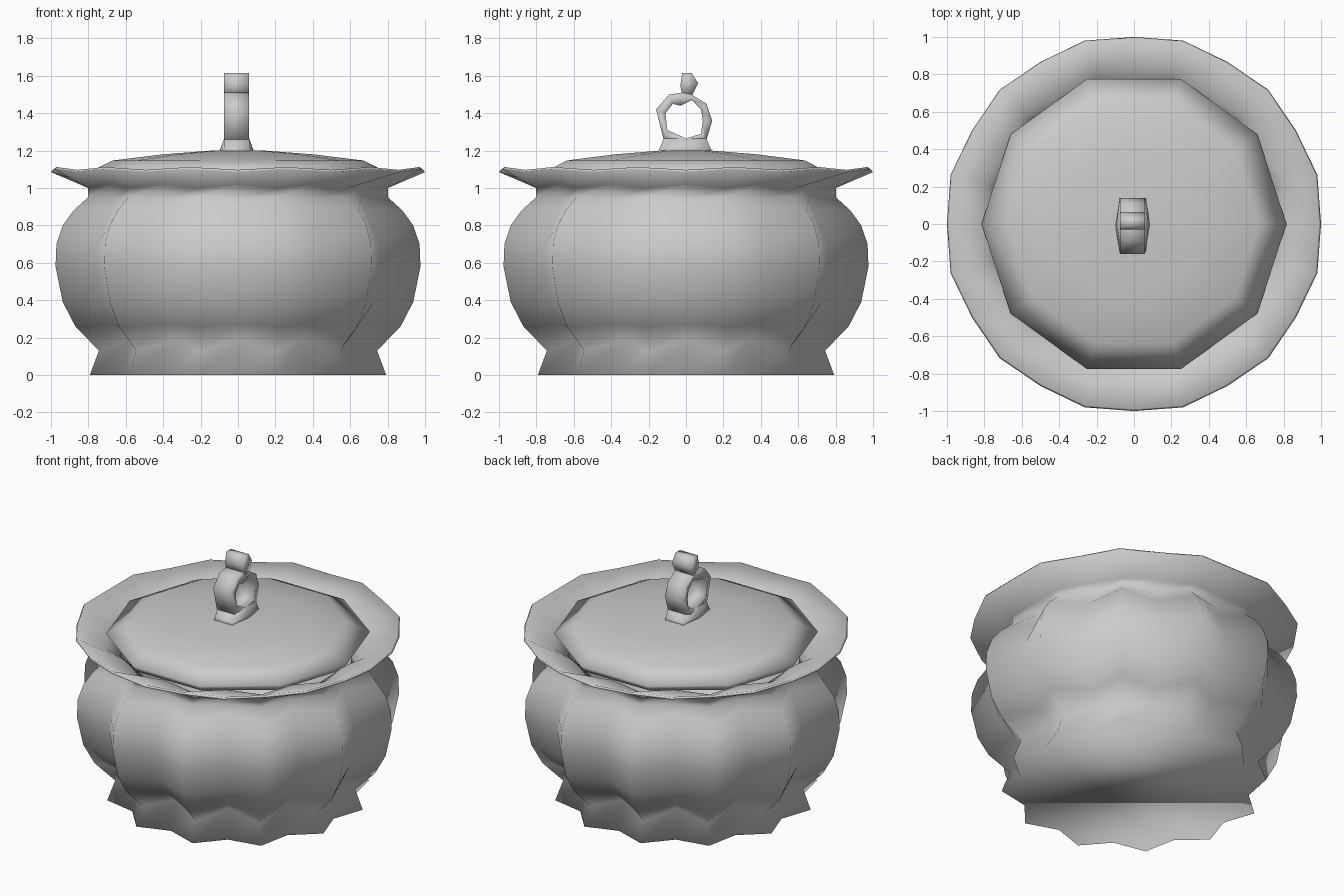
import bpy
import bmesh
from math import cos, sin, pi

cube = bpy.data.objects.get("Cube")
if cube:
    bpy.data.objects.remove(cube, do_unlink=True)

# One plain grey for the whole piece
grey = bpy.data.materials.new("plain grey")
grey.use_nodes = True
colour = (0.6, 0.6, 0.6, 1)
grey.diffuse_color = colour
grey.node_tree.nodes["Principled BSDF"].inputs["Base Color"].default_value = colour


def finish(bm, name):
    """Turn a bmesh into a smooth shaded object."""
    bmesh.ops.recalc_face_normals(bm, faces=bm.faces)
    mesh = bpy.data.meshes.new(name)
    bm.to_mesh(mesh)
    bm.free()
    mesh.materials.append(grey)
    mesh.shade_smooth()
    obj = bpy.data.objects.new(name, mesh)
    bpy.context.collection.objects.link(obj)


def loft(bm, rings):
    """Skin a list of equal-length rings of points."""
    rows = [[bm.verts.new(p) for p in ring] for ring in rings]
    for low, high in zip(rows, rows[1:]):
        for i in range(len(low)):
            j = (i + 1) % len(low)
            bm.faces.new((low[i], low[j], high[j], high[i]))
    return rows


def capped_loft(name, rings):
    """Skin rings into a closed solid."""
    bm = bmesh.new()
    rows = loft(bm, rings)
    bm.faces.new(rows[0])
    bm.faces.new(rows[-1])
    finish(bm, name)


# Fluted pot: lobe radius, lobe height, groove radius, groove height
profile = [
    (0.82, 0.0, 0.72, 0.0),
    (0.77, 0.13, 0.67, 0.19),
    (0.90, 0.26, 0.75, 0.27),
    (0.97, 0.39, 0.84, 0.39),
    (1.01, 0.58, 0.88, 0.58),
    (1.005, 0.70, 0.87, 0.70),
    (0.97, 0.80, 0.82, 0.80),
    (0.91, 0.88, 0.78, 0.88),
    (0.83, 0.95, 0.76, 0.94),
    (0.83, 1.00, 0.78, 1.02),
    # thin lip, then the inner wall down to the floor
    (1.015, 1.10, 1.0, 1.085),
    (1.005, 1.112, 0.99, 1.097),
    (0.83, 1.035, 0.79, 1.055),
    (0.74, 0.98, 0.71, 0.98),
    (0.78, 0.60, 0.75, 0.60),
    (0.55, 0.20, 0.52, 0.20),
]
rings = []
for lobe_r, lobe_z, groove_r, groove_z in profile:
    ring = []
    for i in range(24):
        r, z = (lobe_r, lobe_z) if i % 2 else (groove_r, groove_z)
        a = i * pi / 12
        ring.append((r * cos(a), r * sin(a), z))
    rings.append(ring)
capped_loft("fluted_pot", rings)

# Ten-sided domed lid
rings = []
for r, z in ((0.78, 1.03), (0.815, 1.075), (0.67, 1.147), (0.4, 1.18), (0.14, 1.2)):
    rings.append([(r * cos(i * pi / 5), r * sin(i * pi / 5), z) for i in range(10)])
capped_loft("lid", rings)

# Six-sided foot joining the handle to the lid, widest at its middle
rings = []
for end_x, mid_x, y, z in ((0.07, 0.095, 0.148, 1.19), (0.068, 0.085, 0.135, 1.215),
                           (0.067, 0.067, 0.113, 1.265)):
    outline = ((-end_x, -y), (end_x, -y), (mid_x, 0), (end_x, y), (-end_x, y), (-mid_x, 0))
    rings.append([(px - 0.007, py - 0.005, z) for px, py in outline])
capped_loft("handle_foot", rings)

# Ring handle, paired outer and inner outline points (y, z)
outer = [(0, 1.22), (0.11, 1.26), (0.14, 1.36), (0.11, 1.45), (0.03, 1.5),
         (-0.02, 1.51), (-0.09, 1.5), (-0.16, 1.42), (-0.12, 1.26)]
inner = [(0, 1.265), (0.08, 1.29), (0.09, 1.36), (0.08, 1.42), (0.03, 1.47),
         (-0.03, 1.44), (-0.07, 1.45), (-0.11, 1.4), (-0.1, 1.31)]
left, right = 0.06, -0.075
bm = bmesh.new()
loops = [[(x, y, z) for y, z in outline]
         for x, outline in ((right, outer), (left, outer), (left, inner), (right, inner))]
loft(bm, loops + [loops[0]])
bmesh.ops.remove_doubles(bm, verts=bm.verts, dist=0.0001)
finish(bm, "ring_handle")

# Small knob on top of the ring
knob = [(-0.02, 1.49), (0.03, 1.49), (0.065, 1.56), (0.03, 1.615),
        (-0.02, 1.615), (-0.03, 1.55)]
capped_loft("top_knob", [[(x, y, z) for y, z in knob] for x in (right, left)])
